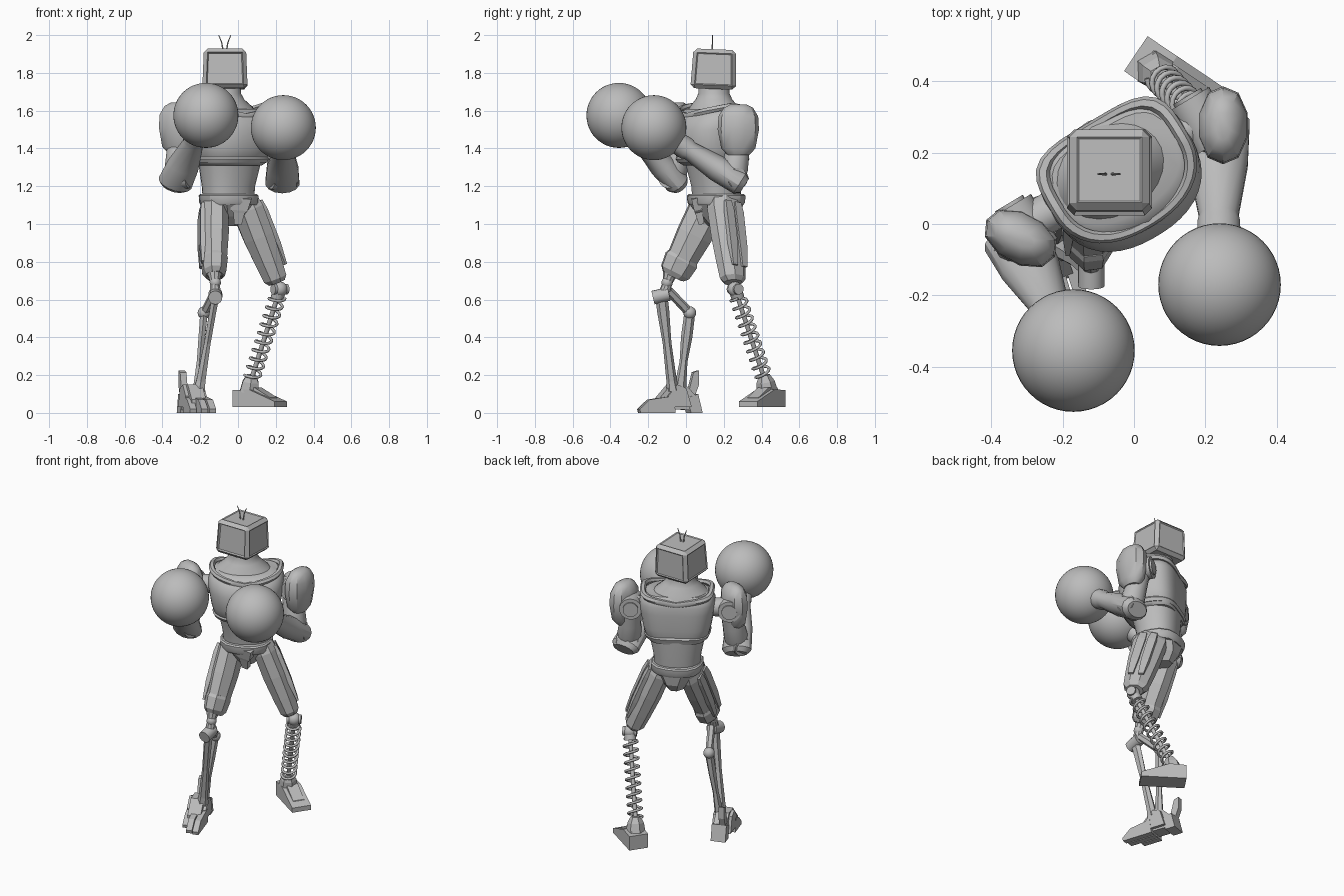
import bpy, bmesh, math
from mathutils import Vector, Matrix

if "Cube" in bpy.data.objects:
    bpy.data.objects.remove(bpy.data.objects["Cube"])

grey = bpy.data.materials.new("plain grey")
grey.use_nodes = True
grey.diffuse_color = (0.5, 0.5, 0.5, 1)
grey.node_tree.nodes["Principled BSDF"].inputs["Base Color"].default_value = (0.5, 0.5, 0.5, 1)


def finish(name, bm, mat=Matrix(), smooth=0):
    """Turn a bmesh into a named object, smooth below the given angle."""
    bmesh.ops.recalc_face_normals(bm, faces=bm.faces)
    me = bpy.data.meshes.new(name)
    bm.to_mesh(me)
    bm.free()
    me.transform(mat)
    ob = bpy.data.objects.new(name, me)
    bpy.context.collection.objects.link(ob)
    me.materials.append(grey)
    if smooth:
        bpy.ops.object.select_all(action='DESELECT')
        ob.select_set(True)
        bpy.context.view_layer.objects.active = ob
        bpy.ops.object.shade_smooth_by_angle(angle=math.radians(smooth))
    return ob


def squared(c, s, front, back):
    """Radius of a rounded outline, squarer for higher powers."""
    p = back if s > 0 else front
    return (abs(c) ** p + abs(s) ** p) ** (-1 / p)


def loft(name, rings, n=8, mat=Matrix(), power=2, smooth=0, back=None):
    """Skin rings of (z, x radius, y radius, y offset)."""
    bm = bmesh.new()
    grow = 1 / math.cos(math.pi / n)
    loops = []
    for z, rx, ry, oy in rings:
        loop = []
        for i in range(n):
            a = 2 * math.pi * (i + 0.5) / n
            c, s = math.cos(a), math.sin(a)
            k = grow * squared(c, s, power, back or power)
            loop.append(bm.verts.new((rx * c * k, ry * s * k + oy, z)))
        loops.append(loop)
    for lo, hi in zip(loops, loops[1:]):
        for i in range(n):
            j = (i + 1) % n
            bm.faces.new((lo[i], lo[j], hi[j], hi[i]))
    bm.faces.new(loops[0])
    bm.faces.new(loops[-1])
    return finish(name, bm, mat, smooth)


def frame(origin, z, x=(1, 0, 0)):
    """Axes with z along one vector and x near another."""
    z = Vector(z).normalized()
    x = Vector(x)
    x = (x - z * x.dot(z)).normalized()
    m = Matrix((x, z.cross(x), z)).transposed().to_4x4()
    m.translation = Vector(origin)
    return m


def limb(name, a, b, prof, n=8, x=(1, 0, 0), smooth=0, shift=(0, 0)):
    """Loft from a to b; prof holds (fraction, x radius, y radius)."""
    d = Vector(b) - Vector(a)
    m = frame(a, d, x) @ Matrix.Translation((*shift, 0))
    return loft(name, [(t * d.length, rx, ry, 0) for t, rx, ry in prof], n, m, 2, smooth)


def rod(name, a, b, r, r2=None, n=10):
    r2 = r2 or r
    return limb(name, a, b, [(0, r, r), (1, r2, r2)], n, (0.6, 0.8, 0.1), 40)


def ball(name, c, r, seg=32):
    bm = bmesh.new()
    bmesh.ops.create_uvsphere(bm, u_segments=seg, v_segments=seg // 2, radius=r)
    return finish(name, bm, Matrix.Translation(c), 60)


def prism(name, pts, width, mat, side=0.0):
    """Extrude a (forward, height) outline sideways."""
    bm = bmesh.new()
    f = bm.faces.new([bm.verts.new((d, side - width / 2, z)) for d, z in pts])
    new = bmesh.ops.extrude_face_region(bm, geom=[f])["geom"]
    bmesh.ops.translate(bm, vec=(0, width, 0), verts=[v for v in new if isinstance(v, bmesh.types.BMVert)])
    return finish(name, bm, mat)


# Head: bevelled box with recessed panels and a deeper screen
bm = bmesh.new()
bmesh.ops.create_cube(bm, size=1)
bmesh.ops.scale(bm, vec=(0.24, 0.242, 0.21), verts=bm.verts)
for v in bm.verts:
    if v.co.z > 0:
        v.co.x *= 0.93
        v.co.y *= 0.93
bmesh.ops.bevel(bm, geom=bm.edges[:], offset=0.02, segments=1, affect='EDGES')
panels = [f for f in bm.faces if f.calc_area() > 0.02 and f.normal.z > -0.9]
for f in panels:
    deep = 0.01 if f.normal.y < -0.9 else 0.005
    bmesh.ops.inset_individual(bm, faces=[f], thickness=0.008, depth=-deep)
finish("head", bm, Matrix.Translation((-0.069, 0.148, 1.82)) @ Matrix.Rotation(-0.04, 4, 'X'))
for name, s in (("right_antenna", -1), ("left_antenna", 1)):
    foot = Vector((-0.07 + s * 0.008, 0.14, 1.91))
    mid = foot + Vector((s * 0.008, 0, 0.05))
    rod(name + "_base", foot, mid, 0.004, 0.003, 6)
    rod(name + "_tip", mid, mid + Vector((s * 0.016, 0, 0.04)), 0.003, 0.002, 6)

# Torso, turned towards its left, with a rounded front and a flat, broad back
torso = Matrix.Translation((-0.043, 0.148, 0)) @ Matrix.Rotation(math.radians(31), 4, 'Z')
loft("neck", [(1.56, 0.19, 0.14, 0), (1.62, 0.15, 0.12, 0), (1.66, 0.1, 0.095, 0), (1.69, 0.083, 0.083, 0),
              (1.74, 0.08, 0.08, 0)], 24, torso @ Matrix.Translation((-0.02, 0.012, 0)), 2, 40)
loft("chest", [(1.31, 0.165, 0.145, -0.005), (1.325, 0.183, 0.16, -0.015), (1.4, 0.203, 0.178, -0.025),
               (1.5, 0.22, 0.183, -0.028), (1.55, 0.222, 0.172, -0.018), (1.585, 0.21, 0.155, -0.01),
               (1.61, 0.18, 0.125, 0)], 44, torso, 2.3, 40, 3.6)
loft("abdomen", [(1.12, 0.135, 0.115, 0.015), (1.2, 0.14, 0.122, 0.015), (1.35, 0.17, 0.145, 0)],
     28, torso, 2.3, 40)
loft("chest_rim", [(1.325, 0.188, 0.164, -0.015), (1.345, 0.197, 0.174, -0.018), (1.36, 0.188, 0.164, -0.018)],
     44, torso, 2.3, 30, 3.2)

# Collar: a broad raised rim, high on the shoulders and lower at front and back
bm = bmesh.new()
n, k = 44, 6
grid = []
for i in range(n):
    a = 2 * math.pi * i / n
    c, s = math.cos(a), math.sin(a)
    q = squared(c, s, 2.3, 4)
    z = 1.59 + 0.035 * abs(c) - 0.02 * abs(s)
    row = []
    for j in range(k):
        b = 2 * math.pi * j / k
        r = q * (1 + 0.09 * math.cos(b))
        row.append(bm.verts.new((0.202 * c * r, 0.157 * s * r - 0.01, z + 0.018 * math.sin(b))))
    grid.append(row)
for i in range(n):
    for j in range(k):
        p, q = grid[i], grid[(i + 1) % n]
        bm.faces.new((p[j], q[j], q[(j + 1) % k], p[(j + 1) % k]))
finish("collar", bm, torso, 50)

# Hips
hips = Matrix.Translation((-0.05, 0.16, 0)) @ Matrix.Rotation(math.radians(20), 4, 'Z')
loft("belt", [(1.1, 0.14, 0.135, 0), (1.115, 0.148, 0.143, 0), (1.15, 0.15, 0.145, 0), (1.158, 0.142, 0.138, 0)],
     16, hips, 2.6, 30)
loft("pelvis", [(0.99, 0.045, 0.06, 0.025), (1.04, 0.08, 0.1, 0.018), (1.11, 0.135, 0.128, 0)], 8, hips, 2.5)
limb("front_hip_plate", hips @ Vector((0.02, -0.125, 1.14)), hips @ Vector((0.02, -0.09, 1.0)),
     [(0, 0.06, 0.022), (0.45, 0.045, 0.022), (0.55, 0.03, 0.02), (1, 0.02, 0.015)], 4)

# Thighs with raised outer plates
thighs = {"left": ((0.03, 0.2, 1.13), (0.205, 0.25, 0.69), (0.75, 0.6, 0), 1),
          "right": ((-0.125, 0.135, 1.12), (-0.125, -0.07, 0.72), (1, 0.15, 0), -1)}
for side, (a, b, x, s) in thighs.items():
    limb(side + "_thigh", a, b, [(0, 0.06, 0.085), (0.12, 0.07, 0.098), (0.45, 0.072, 0.092), (0.75, 0.064, 0.08),
                                 (0.95, 0.056, 0.07), (1, 0.04, 0.05)], 8, x)
    for i, off in enumerate((-0.032, 0.032)):
        limb(f"{side}_thigh_plate_{i + 1}", a, b, [(0.08, 0.008, 0.02), (0.2, 0.014, 0.026), (0.6, 0.014, 0.024),
                                                   (0.85, 0.006, 0.016)], 4, x, 0, (s * 0.068, off))
a, b, x, s = thighs["right"]
limb("right_knee_cap", a, b, [(0.74, 0.062, 0.083), (0.78, 0.067, 0.09), (0.94, 0.06, 0.08),
                              (0.99, 0.045, 0.06)], 8, x)

# Left shin: coil spring round a rod
knee, ankle = Vector((0.222, 0.26, 0.655)), Vector((0.072, 0.415, 0.18))
ball("left_knee", knee, 0.04, 20)
rod("left_knee_pin", knee + Vector((-0.037, -0.02, 0)), knee + Vector((0.037, 0.02, 0)), 0.028, n=16)
rod("spring_rod", knee, ankle, 0.012)
rod("spring_top", knee.lerp(ankle, 0.04), knee.lerp(ankle, 0.1), 0.034, n=14)
m = frame(knee, ankle - knee)
length = (ankle - knee).length
turns, steps = 9.5, 16
cu = bpy.data.curves.new("spring", 'CURVE')
cu.dimensions = '3D'
cu.bevel_depth, cu.bevel_resolution, cu.use_fill_caps = 0.008, 1, True
total = int(turns * steps)
sp = cu.splines.new('POLY')
sp.points.add(total)
for i, p in enumerate(sp.points):
    a = 2 * math.pi * i / steps
    z = length * (0.08 + 0.9 * i / total)
    p.co = (*(m @ Vector((0.041 * math.cos(a), 0.041 * math.sin(a), z))), 1)
cu.materials.append(grey)
bpy.context.collection.objects.link(bpy.data.objects.new("spring", cu))

# Left foot
foot = frame((0.005, 0.478, 0), (0, 0, 1), (0.22, -0.148, 0))
prism("left_foot", [(0, 0.03), (0.268, 0.03), (0.268, 0.06), (0.1, 0.125), (0, 0.12)], 0.118, foot)
prism("left_foot_top", [(0.03, 0.1), (0.23, 0.06), (0.22, 0.082), (0.12, 0.135), (0.04, 0.135)], 0.07, foot)
limb("left_ankle", (0.06, 0.43, 0.11), ankle + Vector((0, 0, 0.02)),
     [(0, 0.05, 0.05), (0.6, 0.042, 0.042), (1, 0.025, 0.025)], 6)

# Right shin: two jointed struts
front_knee, back_knee = Vector((-0.12, -0.13, 0.615)), Vector((-0.18, 0.02, 0.53))
limb("right_knee_neck", (-0.125, -0.08, 0.75), (-0.12, -0.115, 0.63), [(0, 0.04, 0.04), (0.5, 0.024, 0.024),
                                                                      (1, 0.03, 0.03)], 10, smooth=30)
ball("right_upper_knee", (-0.12, -0.1, 0.69), 0.03, 16)
rod("right_knee_hinge", front_knee + Vector((0, -0.045, -0.005)), front_knee + Vector((0, 0.04, 0.015)), 0.036, n=16)
ball("right_back_joint", back_knee, 0.034, 16)
limb("right_knee_link", front_knee + Vector((0, 0.04, 0.03)), back_knee, [(0, 0.02, 0.02), (1, 0.018, 0.022)], 6)
limb("right_front_strut", front_knee, (-0.205, -0.07, 0.12),
     [(0, 0.02, 0.028), (0.15, 0.018, 0.028), (0.5, 0.017, 0.02), (0.9, 0.024, 0.024), (1, 0.03, 0.03)], 6)
limb("right_back_strut", back_knee, (-0.22, -0.035, 0.1),
     [(0, 0.02, 0.025), (0.3, 0.017, 0.026), (0.6, 0.014, 0.018), (1, 0.022, 0.03)], 6)

# Right foot: plated, with claws and a heel spur
foot = frame((-0.28, 0.07, 0), (0, 0, 1), (0.1, -0.31, 0))
prism("right_foot", [(0.02, 0.015), (0.24, 0.02), (0.24, 0.07), (0.17, 0.15), (0.09, 0.15), (0.03, 0.09)], 0.08, foot)
prism("right_heel", [(-0.005, 0), (0.06, 0), (0.08, 0.08), (0.02, 0.1)], 0.09, foot)
prism("right_heel_spur", [(0.03, 0.07), (0.06, 0.1), (0.03, 0.215), (0, 0.225), (0, 0.15)], 0.035, foot, -0.02)
for i, (side, tip) in enumerate(((-0.042, 0.27), (0, 0.335), (0.042, 0.345))):
    prism(f"right_claw_{i + 1}", [(0.15, 0), (tip, 0), (tip + 0.005, 0.02), (tip - 0.05, 0.07), (0.16, 0.09)],
          0.036, foot, side)
for i, side in enumerate((-0.046, 0.046)):
    prism(f"right_ankle_plate_{i + 1}", [(0.06, 0.03), (0.17, 0.03), (0.19, 0.09), (0.14, 0.15), (0.09, 0.13)],
          0.025, foot, side)

# Arms: shoulder, pad, upper arm, elbow, forearm, glove
arms = {"left": ((0.19, 0.29, 1.5), (0.235, 0.25, 1.24), (0.24, -0.17, 1.51), (0.25, 0.277, 1.5), 0.0, 1),
        "right": ((-0.31, -0.01, 1.5), (-0.32, -0.07, 1.245), (-0.17, -0.355, 1.575), (-0.318, -0.04, 1.51), 1.08, -1)}
facing = Vector((0.515, -0.857, 0))
for side, (sh, el, gl, pad, rot, s) in arms.items():
    sh, el, gl = Vector(sh), Vector(el), Vector(gl)
    rod(side + "_shoulder", sh - facing * 0.07, sh + facing * 0.075, 0.066, n=24)
    rod(side + "_shoulder_disc", sh - facing * 0.08, sh - facing * 0.06, 0.045, n=24)
    rod(side + "_shoulder_axle", sh, torso @ Vector((s * 0.15, 0, 1.5)), 0.055, n=16)
    turn = Matrix.Translation(pad) @ Matrix.Rotation(rot, 4, 'Z')
    loft(side + "_shoulder_pad", [(-0.135, 0.035, 0.055, 0), (-0.1, 0.056, 0.086, 0), (0, 0.068, 0.104, 0),
                                  (0.07, 0.065, 0.1, 0), (0.115, 0.045, 0.074, 0), (0.133, 0.02, 0.04, 0)],
         10, turn, 2.2, 35)
    limb(side + "_upper_arm", sh, el, [(0, 0.058, 0.058), (0.5, 0.064, 0.064), (0.8, 0.07, 0.07), (1, 0.06, 0.06)],
         16, smooth=30)
    rod(side + "_elbow", el + Vector((-0.06, -s * 0.025, 0)), el + Vector((0.06, s * 0.025, 0)), 0.055, n=16)
    limb(side + "_forearm", el.lerp(gl, -0.14), gl, [(0, 0.068, 0.045), (0.05, 0.09, 0.064), (0.3, 0.083, 0.068),
                                                    (0.6, 0.055, 0.05), (0.64, 0.06, 0.058), (1, 0.06, 0.058)],
         14, smooth=30)
    ball(side + "_glove", gl, 0.172, 48)
